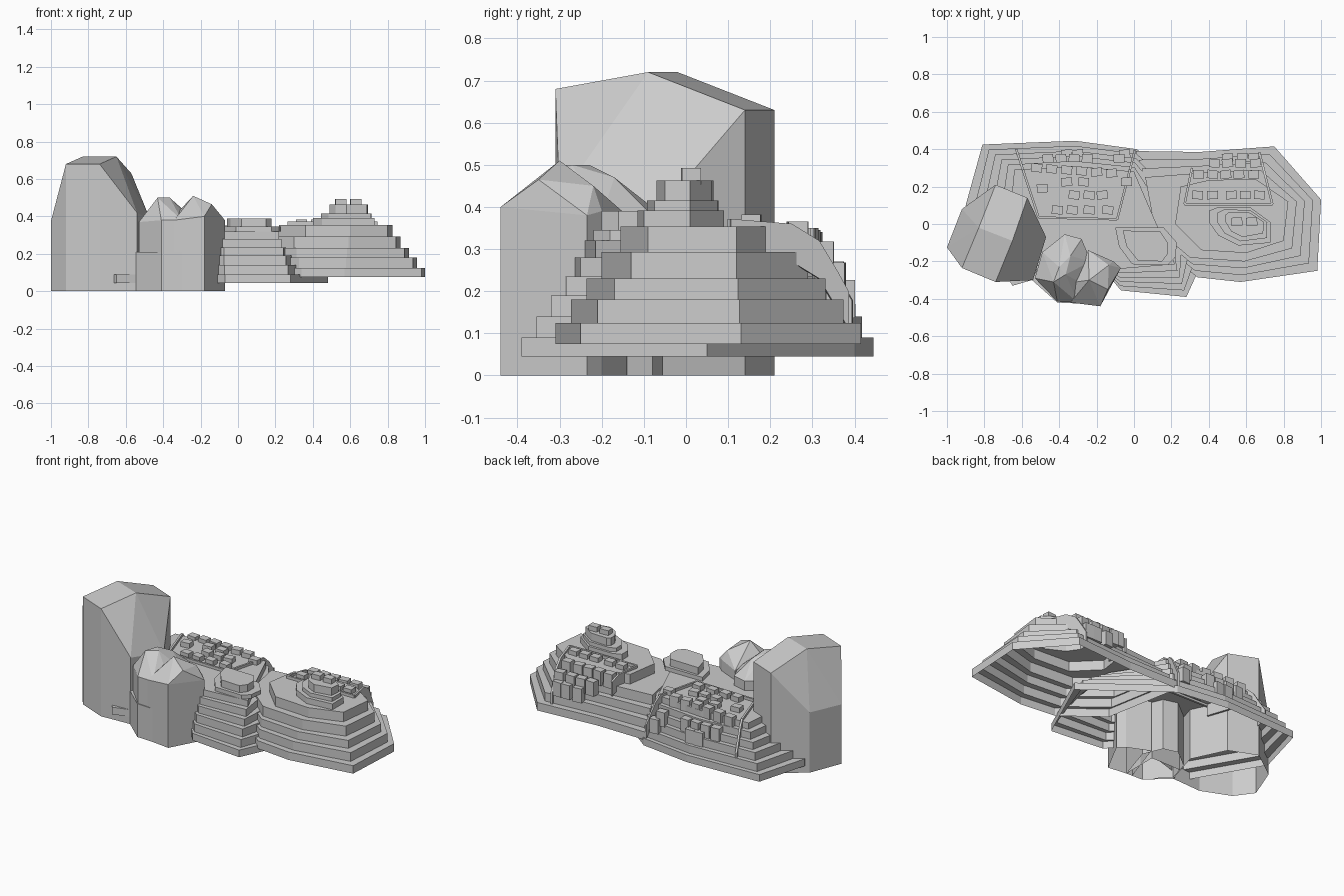
import bpy, bmesh, random
from mathutils import Matrix, Vector

if "Cube" in bpy.data.objects:
    bpy.data.objects.remove(bpy.data.objects["Cube"])
random.seed(4)

def finish(name, bm):
    bmesh.ops.recalc_face_normals(bm, faces=bm.faces)
    me = bpy.data.meshes.new(name)
    bm.to_mesh(me)
    bm.free()
    ob = bpy.data.objects.new(name, me)
    bpy.context.collection.objects.link(ob)
    return ob

def rock(name, rim, peaks):
    """Open-bottomed vertical-sided rock: rim dropped to the ground, plus peaks."""
    bm = bmesh.new()
    for x, y, z in rim:
        bm.verts.new((x, y, z))
        bm.verts.new((x, y, 0))
    for p in peaks:
        bm.verts.new(p)
    res = bmesh.ops.convex_hull(bm, input=bm.verts)
    junk = {g for g in res["geom_interior"] + res["geom_unused"]
            if isinstance(g, bmesh.types.BMVert)}
    bmesh.ops.delete(bm, geom=list(junk), context='VERTS')
    bmesh.ops.recalc_face_normals(bm, faces=bm.faces)
    base = [f for f in bm.faces if all(v.co.z < .001 for v in f.verts)]
    bmesh.ops.delete(bm, geom=base, context='FACES')
    return finish(name, bm)

def blend(outer, inner, n):
    """n outlines stepping evenly from outer to inner."""
    return [[Vector(a).lerp(Vector(b), i / (n - 1)) for a, b in zip(outer, inner)]
            for i in range(n)]

def terraces(name, rings, zs):
    """Open-bottomed stepped shell: one wall per ring, flat treads between."""
    bm = bmesh.new()
    n, prev = len(rings[0]), None
    for i, ring in enumerate(rings):
        for z in (zs[i], zs[i + 1]):
            loop = [bm.verts.new((x, y, z)) for x, y in ring]
            if prev:
                for k in range(n):
                    bm.faces.new((prev[k], prev[(k + 1) % n],
                                  loop[(k + 1) % n], loop[k]))
            prev = loop
    bm.faces.new(prev)
    return finish(name, bm)

# Left stepped hill and its small mound
terraces("left_hill", blend(
    [(-.81, .425), (-.315, .445), (.015, .40), (.48, .05), (.28, -.39),
     (-.07, -.355), (-.2, -.2), (-.65, -.33), (-.9, .1)],
    [(-.64, .29), (-.32, .31), (0, .28), (.12, .0), (.22, -.215),
     (-.08, -.24), (-.2, -.2), (-.5, -.2), (-.66, .08)], 6),
    [.045, .09, .14, .19, .235, .28, .32])
terraces("left_mound", blend(
    [(-.1, -.02), (.16, -.02), (.23, -.1), (.22, -.18), (.18, -.22),
     (-.01, -.215), (-.08, -.12)],
    [(-.06, -.035), (.14, -.04), (.18, -.1), (.18, -.16), (.15, -.2),
     (.02, -.195), (-.04, -.12)], 2),
    [.32, .345, .39])

# Right stepped hill, with its mound as one continuous shell
lower = blend(
    [(.01, .39), (.35, .385), (.75, .415), (1, .13),
     (.98, -.25), (.57, -.31), (.34, -.285), (.1, -.1)],
    [(.06, .25), (.38, .275), (.675, .29), (.87, .12),
     (.845, -.13), (.59, -.2), (.3, -.18), (.11, -.02)], 4)
plateau = [[(.25, .2), (.4, .235), (.65, .24), (.825, .12),
            (.8, -.09), (.6, -.155), (.36, -.14), (.22, .0)]]
mound = blend(
    [(.4, .07), (.45, .09), (.62, .09), (.73, .01),
     (.73, -.1), (.56, -.115), (.45, -.06), (.4, .01)],
    [(.49, .05), (.51, .065), (.62, .06), (.695, .01),
     (.69, -.05), (.58, -.07), (.52, -.04), (.49, .01)], 3)
terraces("right_hill", lower + plateau + mound,
         [.075, .125, .18, .23, .293, .354, .391, .415, .463])

# Tall cliff
rock("tall_cliff",
     [(-.57, .14, .63), (-.74, .21, .63), (-.92, .08, .38), (-1, -.125, .375),
      (-.92, -.235, .68), (-.74, -.31, .68), (-.54, -.30, .42),
      (-.47, -.07, .385)],
     [(-.65, -.09, .72), (-.83, -.02, .72)])

# Two lower boulders and the ledge at their foot
rock("middle_boulder",
     [(-.53, -.29, .37), (-.48, -.33, .38), (-.41, -.415, .38),
      (-.30, -.42, .38), (-.23, -.2, .38), (-.28, -.08, .38),
      (-.37, -.055, .38), (-.49, -.15, .38)],
     [(-.43, -.31, .5), (-.365, -.27, .5), (-.40, -.23, .5),
      (-.34, -.17, .47), (-.31, -.30, .44), (-.46, -.28, .44),
      (-.35, -.11, .42)])
rock("front_boulder",
     [(-.34, -.42, .38), (-.18, -.44, .40), (-.07, -.235, .38),
      (-.11, -.20, .39), (-.245, -.14, .38)],
     [(-.24, -.30, .51), (-.135, -.22, .45), (-.14, -.35, .465),
      (-.31, -.31, .435)])
rock("boulder_ledge",
     [(-.545, -.30, .21), (-.41, -.42, .21), (-.3, -.425, .21),
      (-.3, -.2, .21), (-.5, -.2, .21)], [])

# Thin village walls that follow the slope of the hill
def profile_height(profile, y):
    for (ya, za), (yb, zb) in zip(profile, profile[1:]):
        if y <= yb:
            return za + (zb - za) * max(0, (y - ya) / (yb - ya))
    return profile[-1][1]

def wall(name, a, b, profile, thick=.012, depth=.09):
    a, b = Vector(a), Vector(b)
    d = (b - a).normalized()
    side = Vector((-d.y, d.x)) * thick / 2
    stops = sorted({0, 1} | {(y - a.y) / (b.y - a.y) for y, _ in profile
                             if abs(b.y - a.y) > .1 and a.y < y < b.y})
    bm = bmesh.new()
    prev = None
    for t in stops:
        p = a.lerp(b, t)
        z = profile_height(profile, p.y)
        sec = [bm.verts.new((*(p + s), h)) for s, h in
               ((side, z - depth), (side, z), (-side, z), (-side, z - depth))]
        if prev:
            for k in range(4):
                bm.faces.new((prev[k], prev[(k + 1) % 4],
                              sec[(k + 1) % 4], sec[k]))
        else:
            bm.faces.new(sec)
        prev = sec
    bm.faces.new(prev)
    finish(name, bm)

right_slope = [(.1, .372), (.25, .36), (.315, .32), (.36, .245), (.39, .19)]
left_slope = [(.03, .337), (.29, .335), (.325, .30), (.37, .22), (.40, .17)]
wall("right_village_wall_west", (.27, .105), (.31, .30), right_slope)
wall("right_village_wall_east", (.74, .105), (.67, .385), right_slope)
wall("right_village_wall_front", (.27, .105), (.74, .105), right_slope, depth=.03)
wall("left_village_wall_west", (-.51, .035), (-.63, .40), left_slope)
wall("left_village_wall_east", (-.09, .025), (.005, .395), left_slope)
wall("left_village_wall_front", (-.51, .035), (-.09, .025), left_slope, depth=.03)

# Houses: rooftops follow the slope, taller where the hill falls away
def house(x, y, roof, tall, angle):
    bm = bmesh.new()
    bmesh.ops.create_cube(bm, size=1)
    bm.transform(Matrix.Translation((x, y, roof - tall / 2)) @
                 Matrix.Rotation(angle, 4, 'Z') @
                 Matrix.Diagonal((.058, .045, tall, 1)))
    finish("house", bm)

def row(profile, y, xs, tilt=0, turn=.15):
    for x in xs:
        yy = y + tilt * (x - xs[0])
        roof = profile_height(profile, yy) + .015
        house(x, yy, roof, .09 if yy > .24 else .04, random.uniform(-turn, turn))

row(left_slope, .075, (-.41, -.33, -.24, -.14))
row(left_slope, .155, (-.32, -.24, -.17))
row(left_slope, .19, (-.49,))
row(left_slope, .225, (-.36, -.27, -.04))
row(left_slope, .30, (-.52, -.44, -.36, -.28, -.2, -.12), -.07)
row(left_slope, .35, (-.46, -.39, -.32, -.25, -.08))
row(left_slope, .375, (-.36, -.3, -.05))
row(right_slope, .155, (.34, .42, .52, .595, .67), 0, .05)
row(right_slope, .265, (.345, .42, .49, .56, .64))
row(right_slope, .325, (.43, .5, .57, .65))
row(right_slope, .355, (.5, .58, .64))
for x in (.55, .63):
    house(x, .012, .493, .04, .05)
